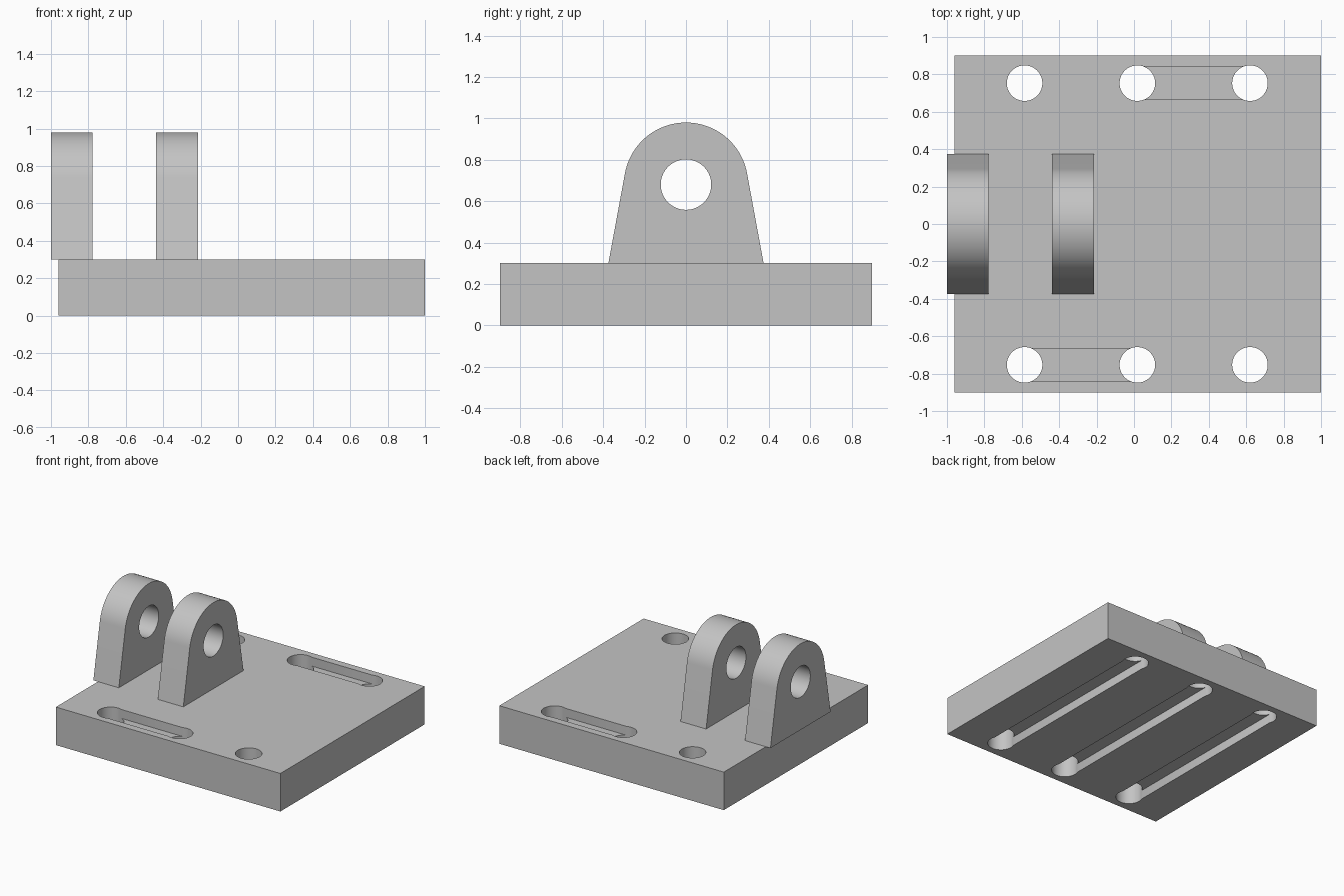
import bpy, bmesh
from math import sin, cos, radians
from mathutils import Matrix, Vector

cube = bpy.data.objects.get("Cube")
if cube:
    bpy.data.objects.remove(cube, do_unlink=True)

# Single grey finish
grey = bpy.data.materials.new("machined_grey")
grey.use_nodes = True
grey.diffuse_color = (0.55, 0.55, 0.55, 1)
grey.node_tree.nodes["Principled BSDF"].inputs["Base Color"].default_value = (0.55, 0.55, 0.55, 1)


def make_object(name, bm):
    bmesh.ops.recalc_face_normals(bm, faces=bm.faces)
    mesh = bpy.data.meshes.new(name)
    bm.to_mesh(mesh)
    bm.free()
    mesh.materials.append(grey)
    obj = bpy.data.objects.new(name, mesh)
    bpy.context.collection.objects.link(obj)
    return obj


def box(name, low, high):
    low, high = Vector(low), Vector(high)
    bm = bmesh.new()
    place = Matrix.Translation((low + high) / 2) @ Matrix.Diagonal((*(high - low), 1))
    bmesh.ops.create_cube(bm, size=1, matrix=place)
    return make_object(name, bm)


def cylinder(name, centre, radius, depth, axis="Z"):
    bm = bmesh.new()
    turn = Matrix.Rotation(radians(90), 4, "Y") if axis == "X" else Matrix()
    bmesh.ops.create_cone(bm, cap_ends=True, segments=64, radius1=radius, radius2=radius,
                          depth=depth, matrix=Matrix.Translation(centre) @ turn)
    return make_object(name, bm)


def select_only(obj):
    bpy.ops.object.select_all(action="DESELECT")
    obj.select_set(True)
    bpy.context.view_layer.objects.active = obj


def cut(obj, cutter):
    mod = obj.modifiers.new("cut", "BOOLEAN")
    mod.operation = "DIFFERENCE"
    mod.solver = "EXACT"
    mod.object = cutter
    select_only(obj)
    bpy.ops.object.modifier_apply(modifier=mod.name)
    bpy.data.objects.remove(cutter, do_unlink=True)


def smooth(obj):
    select_only(obj)
    bpy.ops.object.shade_smooth_by_angle(angle=radians(30))


# Base plate with six through holes
TOP = 0.3
HOLES_X = (-0.585, 0.018, 0.62)
HOLE_Y, HOLE_R = 0.753, 0.095
SLOT_HALF, SLOT_DEPTH = 0.088, 0.07
plate = box("base_plate", (-0.96, -0.9, 0), (1, 0.9, TOP))
for x in HOLES_X:
    for y in (-HOLE_Y, HOLE_Y):
        cut(plate, cylinder("hole_cutter", (x, y, TOP / 2), HOLE_R, 1))

# Shallow top slots joining neighbouring holes
for first, y in ((0, -HOLE_Y), (1, HOLE_Y)):
    cut(plate, box("top_slot_cutter",
                   (HOLES_X[first], y - SLOT_HALF, TOP - SLOT_DEPTH),
                   (HOLES_X[first + 1], y + SLOT_HALF, TOP + 0.1)))

# Long grooves underneath, from front hole to back hole
for x in HOLES_X:
    cut(plate, box("groove_cutter",
                   (x - SLOT_HALF, -HOLE_Y, -0.1),
                   (x + SLOT_HALF, HOLE_Y, SLOT_DEPTH)))
smooth(plate)

# Clevis lugs: tapered sides tangent to a rounded top, with a pin bore
PIN_Z, LUG_R, BORE_R, FOOT = 0.68, 0.3, 0.122, 0.375


def lug(name, x0, x1):
    start, steps = 10.4, 48
    outline = [(-FOOT, TOP), (FOOT, TOP)]
    for i in range(steps + 1):
        a = radians(start + (180 - 2 * start) * i / steps)
        outline.append((LUG_R * cos(a), PIN_Z + LUG_R * sin(a)))
    bm = bmesh.new()
    face = bm.faces.new([bm.verts.new((x0, y, z)) for y, z in outline])
    grown = bmesh.ops.extrude_face_region(bm, geom=[face])["geom"]
    bmesh.ops.translate(bm, vec=(x1 - x0, 0, 0),
                        verts=[v for v in grown if isinstance(v, bmesh.types.BMVert)])
    obj = make_object(name, bm)
    cut(obj, cylinder("bore_cutter", ((x0 + x1) / 2, 0, PIN_Z), BORE_R, 1, "X"))
    smooth(obj)


lug("outer_lug", -1, -0.778)
lug("inner_lug", -0.438, -0.215)
